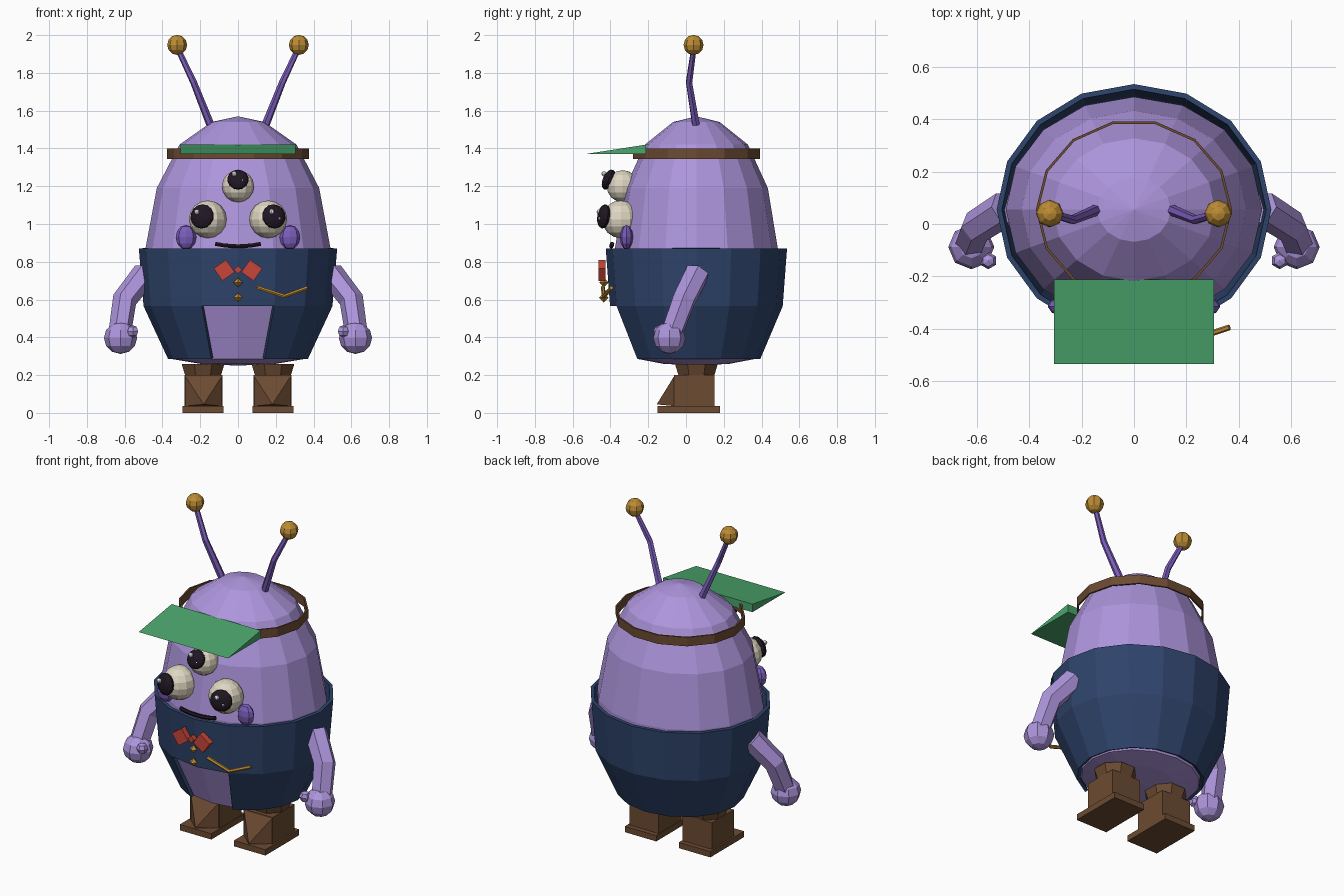
import bpy, bmesh, math
from mathutils import Vector, Matrix

if "Cube" in bpy.data.objects:
    bpy.data.objects.remove(bpy.data.objects["Cube"], do_unlink=True)


def material(name, *rgb):
    m = bpy.data.materials.new(name)
    m.use_nodes = True
    m.diffuse_color = (*rgb, 1)
    m.node_tree.nodes["Principled BSDF"].inputs["Base Color"].default_value = (*rgb, 1)
    return m


LAVENDER = material("lavender", .42, .30, .72)
VIOLET = material("violet", .20, .11, .50)
NAVY = material("navy", .028, .058, .15)
GREEN = material("green", .07, .38, .15)
BROWN = material("brown", .15, .07, .032)
GOLD = material("gold", .50, .26, .035)
RED = material("red", .58, .06, .04)
CREAM = material("cream", .74, .68, .54)
BLACK = material("plum black", .014, .008, .016)
WHITE = material("white", .9, .9, .9)
CENTRE_Y = .055


def add_object(name, mesh, mat):
    mesh.materials.clear()
    mesh.materials.append(mat)
    ob = bpy.data.objects.new(name, mesh)
    bpy.context.collection.objects.link(ob)
    return ob


def finish(name, bm, mat):
    mesh = bpy.data.meshes.new(name)
    bm.to_mesh(mesh)
    bm.free()
    return add_object(name, mesh, mat)


def lathe(name, profile, sides, squash, mat, turn=0, x=0, keep=lambda c: True, wall=0):
    """Revolve a bottom-to-top (radius, height) profile into an oval shell."""
    bm = bmesh.new()
    rings = []
    for r, z in profile:
        angles = [2 * math.pi * (j + turn) / sides for j in range(sides)]
        rings.append([bm.verts.new((x + r * math.cos(a),
                                    CENTRE_Y + squash * r * math.sin(a), z)) for a in angles])
    for low, high in zip(rings, rings[1:]):
        for j in range(sides):
            k = (j + 1) % sides
            corners = (low[j], low[k], high[k], high[j])
            if keep(sum((v.co for v in corners), Vector()) / 4):
                bm.faces.new(corners)
    bmesh.ops.remove_doubles(bm, verts=bm.verts, dist=.0005)
    ob = finish(name, bm, mat)
    if wall:
        mod = ob.modifiers.new("wall", 'SOLIDIFY')
        mod.thickness = wall
        mod.offset = -1
    return ob


def ball(name, centre, size, mat, sides=10, rings=8, facing=(0, 0, 1)):
    """Faceted ellipsoid whose local z axis points along facing."""
    bm = bmesh.new()
    turn = Vector(facing).to_track_quat('Z', 'Y').to_matrix().to_4x4()
    place = Matrix.Translation(centre) @ turn @ Matrix.Diagonal((*size, 1))
    bmesh.ops.create_uvsphere(bm, u_segments=sides, v_segments=rings, radius=1, matrix=place)
    return finish(name, bm, mat)


def box(name, centre, size, mat, roll=0):
    bm = bmesh.new()
    place = Matrix.Translation(centre) @ Matrix.Rotation(roll, 4, 'Y') @ Matrix.Diagonal((*size, 1))
    bmesh.ops.create_cube(bm, size=1, matrix=place)
    return finish(name, bm, mat)


def tube(name, points, radii, mat, resolution=1):
    curve = bpy.data.curves.new(name, 'CURVE')
    curve.dimensions = '3D'
    curve.bevel_depth = 1
    curve.bevel_resolution = resolution
    curve.use_fill_caps = True
    spline = curve.splines.new('POLY')
    spline.points.add(len(points) - 1)
    spline.use_smooth = False
    for p, co, r in zip(spline.points, points, radii):
        p.co = (*co, 1)
        p.radius = r
    temp = bpy.data.objects.new("temp", curve)
    bpy.context.collection.objects.link(temp)
    bpy.context.view_layer.update()
    mesh = bpy.data.meshes.new_from_object(temp.evaluated_get(bpy.context.evaluated_depsgraph_get()))
    bpy.data.objects.remove(temp)
    mesh.name = name
    return add_object(name, mesh, mat)


def solid(name, verts, faces, mat):
    bm = bmesh.new()
    vs = [bm.verts.new(v) for v in verts]
    for f in faces:
        bm.faces.new([vs[i] for i in f])
    bmesh.ops.recalc_face_normals(bm, faces=bm.faces)
    return finish(name, bm, mat)


# Egg-shaped body and vest with an open panel at the lower front
lathe("body", [(0, .25), (.2, .26), (.35, .285), (.475, .565), (.49, .87),
               (.43, 1.19), (.31, 1.42), (.14, 1.54), (0, 1.57)], 16, .88, LAVENDER)
lathe("vest", [(.37, .285), (.5, .565), (.525, .87)], 16, .914, NAVY, wall=.02,
      keep=lambda c: not (c.z < .565 and c.y < 0 and abs(c.x) < .15))

# Visor cap: loose headband and wedge brim
lathe("headband", [(.375, 1.345), (.375, 1.4)], 14, .92, BROWN, wall=.01)
solid("visor_brim",
      [(s * .305, y, z) for s in (-1, 1) for y, z in ((-.535, 1.37), (-.213, 1.37), (-.213, 1.42))],
      [(0, 1, 2), (3, 4, 5), (0, 1, 4, 3), (1, 2, 5, 4), (2, 0, 3, 5)], GREEN)

# Three eyes, each with a pupil and two glints
for name, centre, radius, look, pupil in (
        ("right_eye", (-.16, -.345, 1.025), .1, (-.03, -.09, .015), .065),
        ("left_eye", (.16, -.345, 1.025), .1, (.03, -.09, .015), .065),
        ("middle_eye", (0, -.335, 1.2), .085, (0, -.075, .035), .057)):
    centre, look = Vector(centre), Vector(look)
    ball(name, centre, [radius] * 3, CREAM, 12, 8)
    spot = centre + look
    ball(name + "_pupil", spot, (pupil, pupil, .03), BLACK, 14, 8, look)
    front = spot + look.normalized() * .026
    ball(name + "_glint", front + Vector((-.02, 0, .02)), [.014] * 3, WHITE, 8, 6)
    ball(name + "_small_glint", front + Vector((.022, 0, -.015)), [.008] * 3, WHITE, 6, 4)

# Smile
tube("mouth", [(x, -.395 + .25 * x * x, .882 + .9 * x * x) for x in
               (-.12, -.08, -.04, 0, .04, .08, .12)], [.012] * 7, BLACK)

# Bow tie, buttons and watch chain
for s, side in ((-1, "right"), (1, "left")):
    box(side + "_bow", (s * .073, -.445, .755), (.08, .036, .08), RED, s * math.radians(35))
box("bow_knot", (0, -.445, .758), (.03, .03, .03), RED, math.radians(45))
for i, z in enumerate((.69, .61)):
    ball(f"button_{i + 1}", (0, -.435, z), [.025] * 3, GOLD, 4, 2)
tube("watch_chain", [(.1, -.44, .665), (.245, -.435, .618), (.365, -.395, .662)],
     [.011] * 3, GOLD)

# Paired parts
for s, side in ((-1, "right"), (1, "left")):
    ball(side + "_cheek", (s * .275, -.315, .93), (.055, .035, .065), VIOLET, 8, 6)

    # Antenna
    tube(side + "_antenna", [(s * .14, .055, 1.51), (s * .235, .016, 1.75), (s * .315, .04, 1.92)],
         [.022, .018, .015], VIOLET)
    ball(side + "_antenna_tip", (s * .322, .04, 1.948), [.053] * 3, GOLD, 8, 6)

    # Arm, hand and thumb
    tube(side + "_arm", [(s * .49, .06, .74), (s * .6, -.01, .6), (s * .628, -.08, .41)],
         [.068, .065, .06], LAVENDER)
    ball(side + "_hand", (s * .622, -.088, .397), (.088, .085, .085), LAVENDER, 8, 6)
    ball(side + "_thumb", (s * .557, -.14, .432), [.033] * 3, LAVENDER, 6, 4)

    # Boot: sole, upper, pointed toe and flared cuff
    box(side + "_sole", (s * .185, .015, .018), (.215, .33, .036), BROWN)
    box(side + "_boot", (s * .182, .043, .117), (.2, .215, .165), BROWN)
    corners = [(s * .182 + dx, -.06, z) for dx, z in ((-.1, .036), (.1, .036), (.1, .199), (-.1, .199))]
    solid(side + "_toe", corners + [(s * .182, -.155, .045)],
          [(0, 1, 2, 3), (0, 1, 4), (1, 2, 4), (2, 3, 4), (3, 0, 4)], BROWN)
    lathe(side + "_cuff", [(0, .19), (.1, .19), (.122, .258), (0, .258)], 8, 1, BROWN, .5, s * .185)
